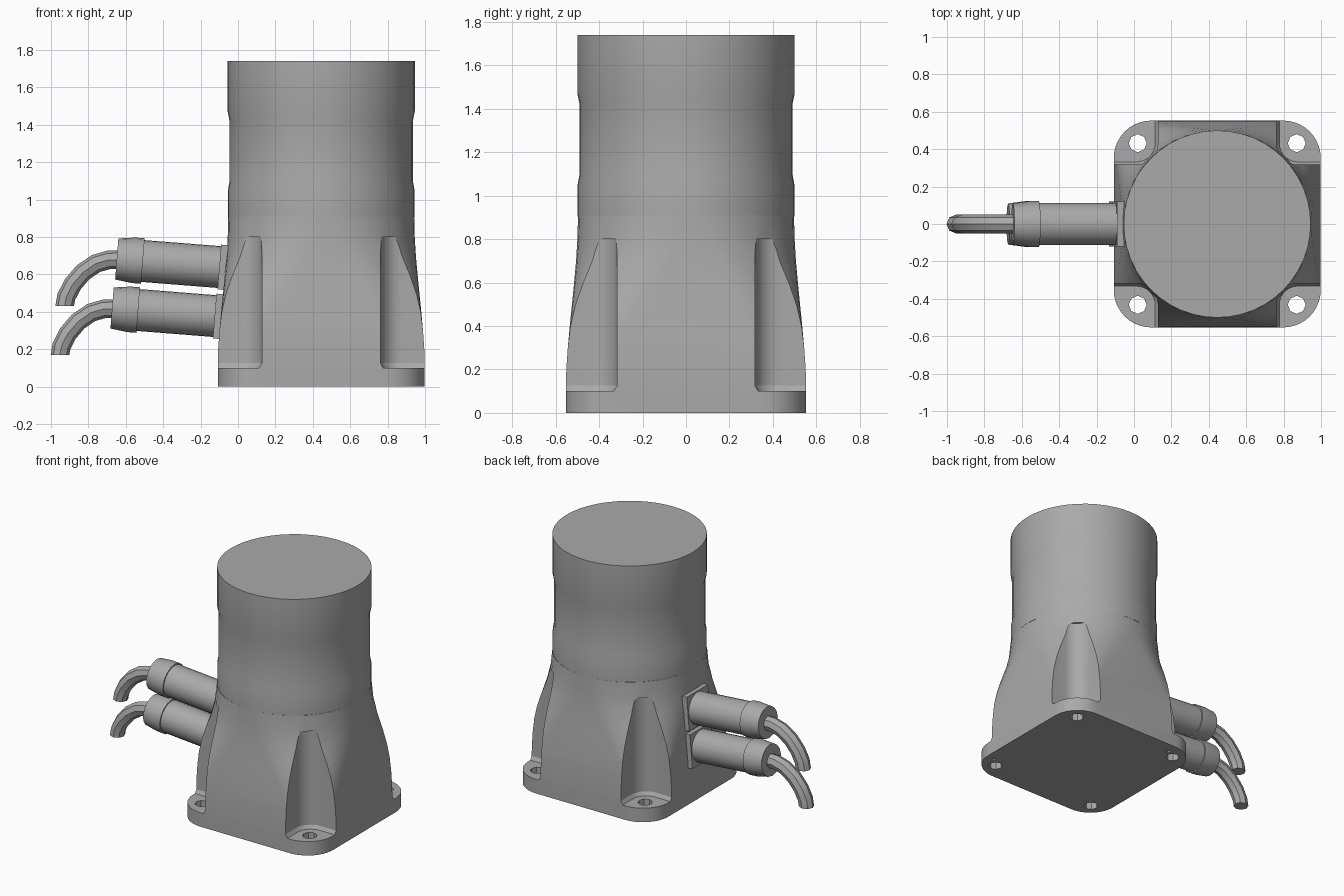
import bpy, bmesh, math
from mathutils import Vector, Matrix

if "Cube" in bpy.data.objects:
    bpy.data.objects.remove(bpy.data.objects["Cube"], do_unlink=True)

CX = 0.445  # body axis
grey = bpy.data.materials.new("metal grey")
grey.use_nodes = True
grey.diffuse_color = (0.4, 0.4, 0.4, 1)
grey.node_tree.nodes["Principled BSDF"].inputs["Base Color"].default_value = (0.4, 0.4, 0.4, 1)


def loft(name, rings):
    """Skin a stack of equal-length rings and cap both ends."""
    bm = bmesh.new()
    rows = [[bm.verts.new(p) for p in ring] for ring in rings]
    n = len(rows[0])
    for a, b in zip(rows, rows[1:]):
        for i in range(n):
            j = (i + 1) % n
            bm.faces.new((a[i], a[j], b[j], b[i]))
    bm.faces.new(rows[0][::-1])
    bm.faces.new(rows[-1])
    bmesh.ops.recalc_face_normals(bm, faces=bm.faces)
    mesh = bpy.data.meshes.new(name)
    bm.to_mesh(mesh)
    bm.free()
    ob = bpy.data.objects.new(name, mesh)
    bpy.context.collection.objects.link(ob)
    mesh.materials.append(grey)
    return ob


def select(ob):
    bpy.ops.object.select_all(action='DESELECT')
    ob.select_set(True)
    bpy.context.view_layer.objects.active = ob


def smooth(ob, degrees=35):
    select(ob)
    bpy.ops.object.shade_smooth_by_angle(angle=math.radians(degrees))


def cut(ob, cutter):
    mod = ob.modifiers.new("cut", 'BOOLEAN')
    mod.operation, mod.solver, mod.object = 'DIFFERENCE', 'EXACT', cutter
    cutter.hide_render = True
    select(ob)
    bpy.ops.object.modifier_apply(modifier=mod.name)
    bpy.data.objects.remove(cutter, do_unlink=True)


def circle(x, y, z, r, n):
    return [(x + r * math.cos(math.tau * i / n), y + r * math.sin(math.tau * i / n), z)
            for i in range(n)]


def rounded_square(half, r, z, steps=10):
    pts = []
    for q in range(4):
        mid = math.pi / 4 + q * math.pi / 2
        c = (half - r) * math.sqrt(2)
        for i in range(steps + 1):
            a = q * math.pi / 2 + math.pi / 2 * i / steps
            pts.append((CX + c * math.cos(mid) + r * math.cos(a),
                        c * math.sin(mid) + r * math.sin(a), z))
    return pts


# Base: rounded square flowing into a round neck (height, half width, corner radius)
sections = [(0, .553, .20), (.1, .553, .20), (.2, .551, .205), (.3, .544, .225),
            (.4, .535, .26), (.5, .525, .31), (.6, .515, .37), (.7, .506, .43),
            (.8, .5, .47), (.91, .497, .485)]
base = loft("flared_base", [rounded_square(h, r, z) for z, h, r in sections])

# Upper housing with a slightly recessed band
housing = loft("motor_housing", [circle(CX, 0, z, r, 48) for z, r in
               [(.905, .499), (1.05, .499), (1.1, .49), (1.42, .49), (1.47, .5), (1.74, .5)]])
smooth(housing)


# Corner pockets and bolt holes
def pocket_ring(sx, sy, z, r):
    c, far = .432, .8
    pts = [(c + r * math.cos(a), c + r * math.sin(a))
           for a in (math.pi * (1 + i / 16) for i in range(9))]
    pts += [(far, c - r), (far, far), (c - r, far)]
    return [(CX + sx * x, sy * y, z) for x, y in pts]


for sx in (-1, 1):
    for sy in (-1, 1):
        cut(base, loft("pocket_cutter", [pocket_ring(sx, sy, z, r) for z, r in
                                         [(.1, .1), (.125, .115), (.8, .115)]]))
        cut(base, loft("bolt_cutter", [circle(CX + sx * .425, sy * .432, z, .048, 8)
                                       for z in (-.05, .2)]))

# Small dowel holes in the underside
for x, y in [(.485, -.375), (-.355, .475)]:
    cut(base, loft("dowel_cutter", [circle(CX + x, y, z, .014, 8) for z in (-.05, .06)]))
smooth(base, 30)

# Cable connectors, tilted up as they leave the base
axis = Vector((-1, 0, math.tan(math.radians(4.5)))).normalized()
turn = axis.to_track_quat('Z', 'Y').to_matrix().to_4x4()


def along_axis(origin, profile, n):
    frame = Matrix.Translation(origin) @ turn
    return [[frame @ Vector(p) for p in circle(0, 0, d, r, n)] for d, r in profile]


def connector(tag, shift):
    origin = Vector((-.07, 0, .637)) + shift
    # mounting plate
    half = .12
    frame = Matrix.Translation(origin) @ turn
    corners = [(-half, -half), (half, -half), (half, half), (-half, half)]
    loft(tag + "_plate", [[frame @ Vector((x, y, d)) for x, y in corners]
                          for d in (-.03, .03)])
    # barrel and tapered cap
    smooth(loft(tag + "_barrel", along_axis(origin, [(-.02, .112), (.46, .112)], 24)))
    smooth(loft(tag + "_cap", along_axis(origin, [(.44, .122), (.49, .122), (.58, .11)], 16)))
    # drooping cable
    path = [Vector((x, 0, z)) + shift for x, z in
            [(-.62, .678), (-.69, .678), (-.76, .658), (-.83, .61),
             (-.885, .545), (-.918, .48), (-.927, .43)]]
    rings = []
    for i, p in enumerate(path):
        t = (path[min(i + 1, len(path) - 1)] - path[max(i - 1, 0)]).normalized()
        if i == len(path) - 1:
            t = Vector((0, 0, -1))
        side = Vector((0, 1, 0))
        up = t.cross(side)
        rings.append([p + .05 * (side * math.cos(a) + up * math.sin(a))
                      for a in (math.tau * k / 8 for k in range(8))])
    smooth(loft(tag + "_cable", rings), 40)


connector("upper", Vector((0, 0, 0)))
connector("lower", Vector((-.025, 0, -.262)))
